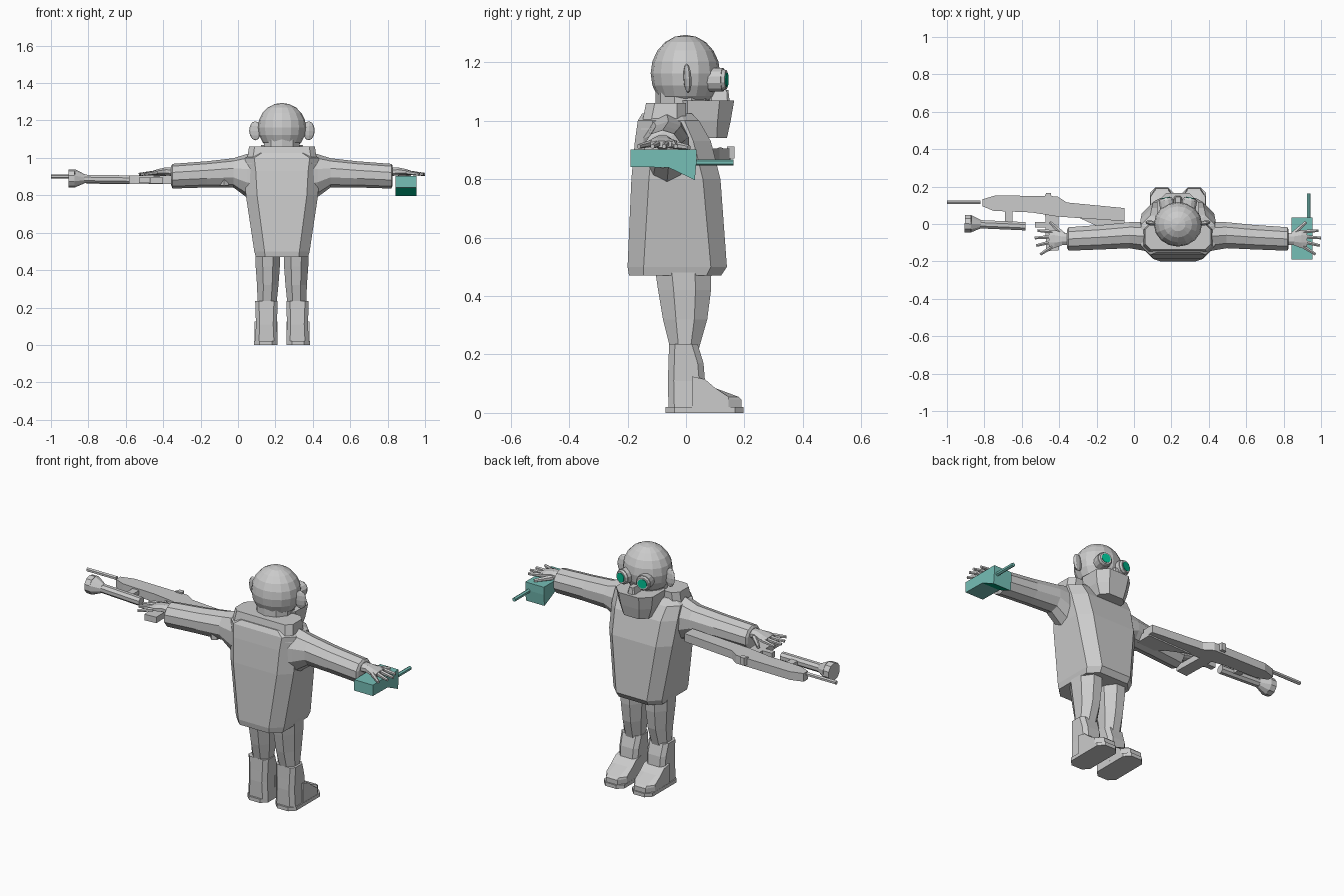
import bpy, bmesh, math
from mathutils import Vector

CX = 0.235  # body centre line


def material(name, rgb):
    m = bpy.data.materials.new(name)
    m.diffuse_color = (*rgb, 1)
    return m


GREY = material("grey", (0.6, 0.6, 0.6))
TEAL = material("teal", (0.18, 0.52, 0.47))
GREEN = material("lens green", (0.0, 0.52, 0.29))


def loft(name, rings, mat=GREY):
    """Skin a list of equal-length point rings, capped at both ends."""
    bm = bmesh.new()
    vs = [[bm.verts.new(p) for p in r] for r in rings]
    n = len(rings[0])
    for a, b in zip(vs, vs[1:]):
        for i in range(n):
            bm.faces.new((a[i], a[(i + 1) % n], b[(i + 1) % n], b[i]))
    bm.faces.new(vs[0][::-1])
    bm.faces.new(vs[-1])
    bmesh.ops.recalc_face_normals(bm, faces=bm.faces)
    me = bpy.data.meshes.new(name)
    bm.to_mesh(me)
    bm.free()
    me.materials.append(mat)
    ob = bpy.data.objects.new(name, me)
    bpy.context.collection.objects.link(ob)
    return ob


def prism(name, pts, axis, a, b, mat=GREY):
    """Extrude a 2D profile along x or z."""
    def put(p, t):
        return (t, p[0], p[1]) if axis == "x" else (p[0], p[1], t)
    return loft(name, [[put(p, t) for p in pts] for t in (a, b)], mat)


def rod(name, p, q, r1, r2=None, n=6, mat=GREY):
    """Tapered cylinder between two points."""
    p, q = Vector(p), Vector(q)
    rot = (q - p).to_track_quat("Z", "Y")
    def ring(c, r):
        return [c + rot @ Vector((r * math.cos(t), r * math.sin(t), 0))
                for t in (2 * math.pi * (i + 0.5) / n for i in range(n))]
    return loft(name, [ring(p, r1), ring(q, r1 if r2 is None else r2)], mat)


def slab(z, hx, y0, y1, c, cx=CX):
    """Horizontal rectangle with cut corners."""
    return [(cx + x, y, z) for x, y in (
        (-hx + c, y0), (hx - c, y0), (hx, y0 + c), (hx, y1 - c),
        (hx - c, y1), (-hx + c, y1), (-hx, y1 - c), (-hx, y0 + c))]


def oval(c, ru, rv, axis, n=10):
    """Oval ring around the x or z axis."""
    out = []
    for i in range(n):
        t = 2 * math.pi * (i + 0.5) / n
        u, v = ru * math.cos(t), rv * math.sin(t)
        out.append((c[0], c[1] + u, c[2] + v) if axis == "x" else (c[0] + u, c[1] + v, c[2]))
    return out


def ball(name, loc, size, seg, rings, rot=(0, 0, 0)):
    bpy.ops.mesh.primitive_uv_sphere_add(segments=seg, ring_count=rings, location=loc, rotation=rot)
    ob = bpy.context.object
    ob.name, ob.scale = name, size
    ob.data.materials.append(GREY)
    return ob


# coat, collar, neck
loft("coat", [slab(0.47, 0.14, -0.195, 0.12, 0.05), slab(0.5, 0.148, -0.2, 0.14, 0.055),
              slab(0.8, 0.193, -0.187, 0.118, 0.06), slab(0.93, 0.2, -0.175, 0.085, 0.06),
              slab(1.0, 0.198, -0.165, 0.045, 0.05), slab(1.025, 0.15, -0.15, 0.02, 0.04)])
loft("collar", [slab(0.97, 0.19, -0.155, 0.0, 0.03), slab(1.06, 0.176, -0.137, 0.0, 0.03)])
loft("neck", [oval((CX, -0.01, z), 0.1, 0.095, "z") for z in (1.0, 1.12)])

# head and face cover
ball("head", (CX, -0.002, 1.162), (0.129, 0.119, 0.132), 16, 10)
loft("face_cover", [slab(0.94, 0.08, -0.02, 0.14, 0.035), slab(1.0, 0.1, -0.04, 0.153, 0.045),
                    slab(1.07, 0.112, -0.045, 0.165, 0.05)])
loft("nose", [slab(1.06, 0.024, 0.08, 0.15, 0.008), slab(1.105, 0.014, 0.08, 0.145, 0.006)])

for s, side in ((-1, "left"), (1, "right")):
    def X(d):
        return CX + s * d
    # ears
    ball(side + "_ear", (X(0.143), 0.005, 1.145), (0.033, 0.013, 0.051), 8, 6, (0.05, 0, s * 0.2))
    # goggles, splayed outward
    d = Vector((s * 0.2, 1, 0)).normalized()
    c = Vector((X(0.05), 0.06, 1.14))
    rod(side + "_goggle", c, c + d * 0.068, 0.041, n=12)
    rod(side + "_goggle_rim", c + d * 0.06, c + d * 0.08, 0.041, 0.033, n=12)
    rod(side + "_lens", c + d * 0.079, c + d * 0.083, 0.025, n=12, mat=GREEN)

    # sleeve
    loft(side + "_sleeve", [oval((X(a), y, z), ry, rz, "x") for a, y, z, ry, rz in (
        (0.13, -0.07, 0.9, 0.09, 0.13), (0.19, -0.065, 0.905, 0.08, 0.115),
        (0.26, -0.06, 0.92, 0.073, 0.078), (0.4, -0.07, 0.912, 0.069, 0.07),
        (0.585, -0.08, 0.902, 0.066, 0.066), (0.592, -0.08, 0.905, 0.052, 0.052))])
    # hand
    loft(side + "_palm", [oval((X(a), -0.08, z), ry, rz, "x", 8) for a, z, ry, rz in (
        (0.57, 0.925, 0.035, 0.026), (0.62, 0.928, 0.036, 0.023),
        (0.66, 0.925, 0.053, 0.017), (0.69, 0.92, 0.05, 0.012))])
    for i, (y0, y1, tip) in enumerate(((-0.12, -0.162, 0.735), (-0.094, -0.115, 0.757),
                                       (-0.067, -0.075, 0.765), (-0.042, -0.035, 0.75))):
        rod(f"{side}_finger_{i + 1}", (X(0.67), y0, 0.922), (X(tip), y1, 0.912), 0.012, 0.008)
    rod(side + "_thumb", (X(0.615), -0.055, 0.92), (X(0.685), 0.01, 0.908), 0.015, 0.009)

    # trouser leg
    loft(side + "_trouser", [oval((X(a), y, z), rx, ry, "z", 8) for a, y, z, rx, ry in (
        (0.076, -0.01, 0.5, 0.073, 0.105), (0.076, -0.005, 0.42, 0.07, 0.098),
        (0.076, -0.003, 0.32, 0.062, 0.082), (0.08, -0.005, 0.21, 0.054, 0.05))])
    # boot shaft, foot and sole
    loft(side + "_boot_shaft", [slab(z, hx, y0, y1, 0.02, X(0.083)) for z, hx, y0, y1 in (
        (0.235, 0.06, -0.058, 0.04), (0.17, 0.058, -0.06, 0.06),
        (0.11, 0.056, -0.062, 0.065), (0.02, 0.06, -0.06, 0.08))])
    foot = [(0.02, 0.02), (0.02, 0.125), (0.065, 0.115), (0.1, 0.085),
            (0.18, 0.055), (0.19, 0.045), (0.19, 0.02)]
    loft(side + "_boot_foot", [[(X(0.086 + e * w), min(y, ym), z) for y, z in foot]
                               for e, w, ym in ((-1, 0.062, 0.145), (-1, 0.035, 0.19),
                                                (1, 0.035, 0.19), (1, 0.062, 0.145))])
    loft(side + "_sole", [slab(z, 0.063, -0.07, 0.197, 0.03, X(0.086)) for z in (0, 0.02)])

# rifle lying flat beside the left hand
prism("rifle_body", [(-0.81, 0.095), (-0.75, 0.07), (-0.55, 0.062), (-0.41, 0.04), (-0.34, 0.035),
                     (-0.05, 0.015), (-0.05, 0.085), (-0.36, 0.115), (-0.41, 0.148),
                     (-0.74, 0.153), (-0.81, 0.132)], "z", 0.86, 0.905)
prism("rifle_stock", [(-0.33, 0.05), (-0.05, 0.06), (-0.05, -0.11), (-0.075, -0.125),
                      (-0.2, -0.01)], "z", 0.852, 0.887)
rod("rifle_barrel", (-0.82, 0.117, 0.9), (-1.0, 0.117, 0.9), 0.011, n=6)
prism("rifle_magazine", [(-0.475, 0.06), (-0.405, 0.05), (-0.4, -0.14), (-0.47, -0.145)],
      "z", 0.862, 0.895)
prism("rifle_grip", [(-0.53, 0.01), (-0.41, 0.01), (-0.41, -0.02), (-0.53, -0.02)],
      "z", 0.865, 0.895)
prism("rifle_sight", [(-0.48, 0.14), (-0.44, 0.14), (-0.445, 0.166), (-0.47, 0.166)],
      "z", 0.87, 0.912)

# lamp fixed to the rifle
rod("lamp_tube", (-0.58, -0.012, 0.884), (-0.83, -0.001, 0.888), 0.024, n=8)
rod("lamp_cone", (-0.82, -0.001, 0.888), (-0.872, 0.001, 0.89), 0.024, 0.049, n=10)
rod("lamp_rim", (-0.872, 0.001, 0.89), (-0.905, 0.002, 0.89), 0.049, n=10)
prism("lamp_mount", [(-0.69, -0.01), (-0.65, -0.01), (-0.65, 0.08), (-0.69, 0.08)],
      "z", 0.875, 0.897)

# hand tool under the right hand, with a green sloping underside
tool = prism("hand_tool", [(-0.19, 0.902), (0.036, 0.902), (0.036, 0.86), (0.03, 0.797),
                           (-0.06, 0.84), (-0.19, 0.842)], "x", 0.842, 0.955, TEAL)
tool.data.materials.append(GREEN)
for f in tool.data.polygons:
    if f.normal.z < -0.5 and f.normal.y < -0.3:
        f.material_index = 1
rod("tool_nozzle", (0.935, 0.03, 0.857), (0.935, 0.163, 0.857), 0.011, n=6, mat=TEAL)
